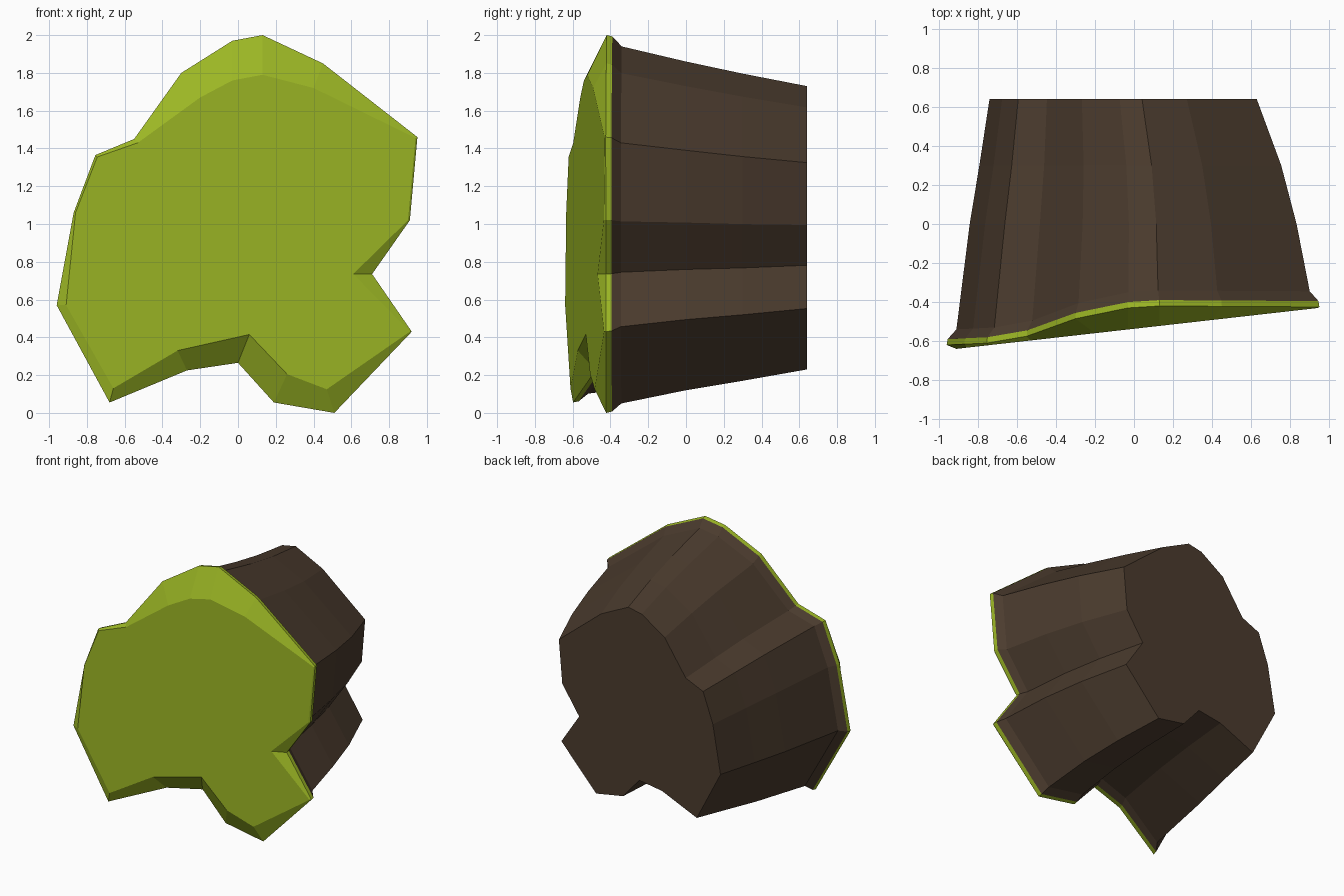
import bpy
import bmesh

if "Cube" in bpy.data.objects:
    bpy.data.objects.remove(bpy.data.objects["Cube"], do_unlink=True)


def make_material(name, colour):
    material = bpy.data.materials.new(name)
    material.use_nodes = True
    material.diffuse_color = colour
    material.node_tree.nodes["Principled BSDF"].inputs["Base Color"].default_value = colour
    return material


grass_green = make_material("grass green", (0.33, 0.47, 0.018, 1))
earth_brown = make_material("earth brown", (0.07, 0.044, 0.027, 1))

# Each corner: rim x, rim z, front face x, front face z
corners = [
    (.13, 2, .13, 1.79), (.45, 1.85, .4, 1.72), (.95, 1.46, .94, 1.455),
    (.91, 1.02, .9, 1.02), (.71, .735, .61, .735), (.92, .43, .91, .43),
    (.51, 0, .47, .125), (.19, .055, .26, .205), (0, .265, .06, .415),
    (-.27, .225, -.32, .33), (-.68, .055, -.66, .13), (-.96, .57, -.91, .57),
    (-.87, 1.06, -.86, 1.06), (-.755, 1.365, -.745, 1.355),
    (-.55, 1.45, -.53, 1.43), (-.3, 1.8, -.2, 1.67), (-.03, 1.97, -.03, 1.76),
]

# Depth of the rim as it bends across the width
rim_bend = [(-.96, -.62), (-.75, -.61), (-.55, -.575), (-.3, -.485),
            (-.03, -.43), (.13, -.42), (.96, -.425)]


def rim_depth(x):
    for (x1, y1), (x2, y2) in zip(rim_bend, rim_bend[1:]):
        if x <= x2:
            return y1 + (y2 - y1) * (x - x1) / (x2 - x1)
    return rim_bend[-1][1]


def loft(name, rings, material, cap_start=False, cap_end=False):
    """Join matching rings of points with quads and close the chosen ends."""
    bm = bmesh.new()
    loops = [[bm.verts.new(point) for point in ring] for ring in rings]
    for near, far in zip(loops, loops[1:]):
        for i in range(len(near)):
            j = (i + 1) % len(near)
            bm.faces.new((near[i], near[j], far[j], far[i]))
    if cap_start:
        bm.faces.new(reversed(loops[0]))
    if cap_end:
        bm.faces.new(loops[-1])
    # Corners run clockwise seen from the front, so turn the faces outward
    for face in bm.faces:
        face.normal_flip()
    mesh = bpy.data.meshes.new(name)
    bm.to_mesh(mesh)
    bm.free()
    mesh.materials.append(material)
    obj = bpy.data.objects.new(name, mesh)
    bpy.context.collection.objects.link(obj)
    return obj


def scaled_ring(width, shift, height, lift, depth=None):
    """Rim outline shrunk and moved; without a depth it follows the rim."""
    return [(x * width + shift, rim_depth(x) + .08 if depth is None else depth,
             z * height + lift) for x, z, _, _ in corners]


# Grass: slanted flat face, sloping edge and thin rim band
face_ring = [(x, .113 * x - .537, z) for _, _, x, z in corners]
rim_front = [(x, rim_depth(x), z) for x, z, _, _ in corners]
rim_back = [(x * .995, rim_depth(x) + .03, z * .993 + .007) for x, z, _, _ in corners]
loft("grass_cap", [face_ring, rim_front, rim_back], grass_green, cap_start=True)

# Earth: tapering body under the grass, closed by a flat end
body_rings = [
    rim_back,
    scaled_ring(.948, 0, .945, .05),
    scaled_ring(.877, 0, .87, .12, 0),
    scaled_ring(.81, -.015, .813, .17, .3),
    scaled_ring(.717, -.052, .75, .23, .64),
]
loft("earth_body", body_rings, earth_brown, cap_end=True)
